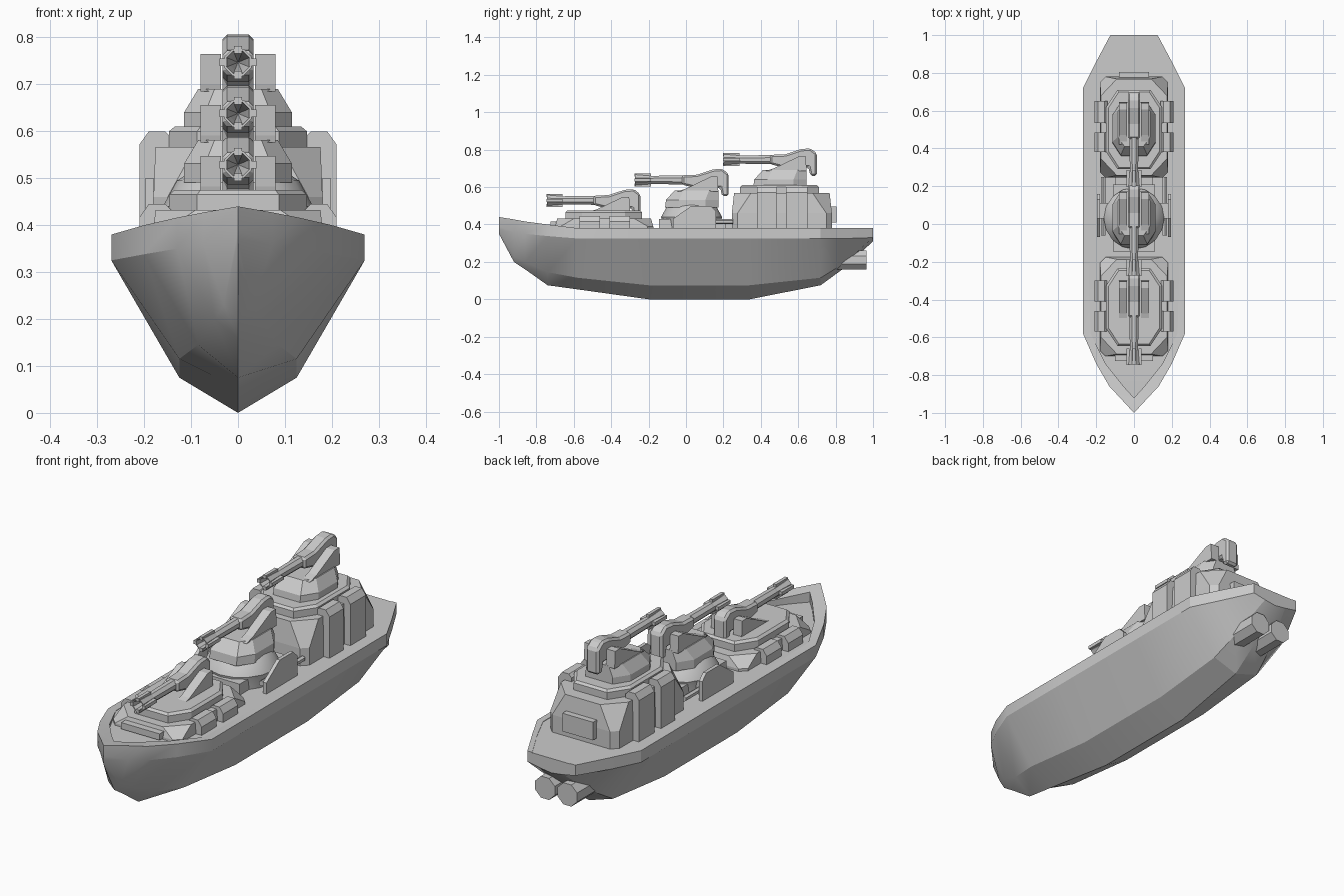
import bpy, bmesh, math

if "Cube" in bpy.data.objects:
    bpy.data.objects.remove(bpy.data.objects["Cube"])

def make(name, verts, faces, bevel=0, smooth=None):
    me = bpy.data.meshes.new(name)
    me.from_pydata(verts, [], faces)
    bm = bmesh.new()
    bm.from_mesh(me)
    bmesh.ops.remove_doubles(bm, verts=bm.verts, dist=1e-4)
    bmesh.ops.recalc_face_normals(bm, faces=bm.faces)
    bm.to_mesh(me)
    bm.free()
    ob = bpy.data.objects.new(name, me)
    bpy.context.collection.objects.link(ob)
    if bevel:
        m = ob.modifiers.new("bevel", "BEVEL")
        m.width = bevel
        m.segments = 1
        m.limit_method = 'ANGLE'
    if smooth:
        bpy.context.view_layer.objects.active = ob
        bpy.ops.object.select_all(action='DESELECT')
        ob.select_set(True)
        bpy.ops.object.shade_smooth_by_angle(angle=math.radians(smooth))
    return ob

def loft(name, rings, cap=True, **kw):
    """Skin equal-length closed rings into one solid."""
    n = len(rings[0])
    verts = [p for r in rings for p in r]
    faces = [(i*n + j, i*n + (j+1) % n, (i+1)*n + (j+1) % n, (i+1)*n + j)
             for i in range(len(rings) - 1) for j in range(n)]
    if cap:
        faces += [tuple(range(n)), tuple(range((len(rings)-1)*n, len(rings)*n))]
    return make(name, verts, faces, **kw)

def plate(name, prof, x0, x1, **kw):
    """Extrude a (y, z) profile along x."""
    return loft(name, [[(x, y, z) for y, z in prof] for x in (x0, x1)], **kw)

def extrude_y(name, prof, y0, y1, **kw):
    """Extrude an (x, z) profile along y."""
    return loft(name, [[(x, y, z) for x, z in prof] for y in (y0, y1)], **kw)

def box(name, x0, x1, y0, y1, z0, z1, **kw):
    return plate(name, [(y0, z0), (y1, z0), (y1, z1), (y0, z1)], x0, x1, **kw)

def octagon(w, y0, y1, z, cx, cy):
    """Rectangle of half width w with corners cut by cx, cy."""
    half = [(w - cx, y0), (w, y0 + cy), (w, y1 - cy), (w - cx, y1)]
    return [(x, y, z) for x, y in half] + [(-x, y, z) for x, y in reversed(half)]

def spin_y(name, prof, cx, cz, n=8, **kw):
    """Rings of (y, radius) around an axis along y."""
    return loft(name, [[(cx + r*math.cos((k+.5)*2*math.pi/n), y,
                         cz + r*math.sin((k+.5)*2*math.pi/n)) for k in range(n)]
                       for y, r in prof], **kw)

# Hull: y, keel z, chine x, chine z, side x, side z, rim z, inner x, deck z
stations = [
    (-1.0, .35, 0, .37, 0, .39, .44, 0, .44),
    (-.92, .20, .03, .23, .074, .36, .427, 0, .38),
    (-.86, .16, .05, .20, .13, .35, .416, .055, .38),
    (-.74, .075, .085, .145, .20, .338, .40, .15, .38),
    (-.58, .053, .125, .115, .27, .325, .38, .23, .378),
    (-.2, 0, .125, .075, .27, .325, .38, .24, .378),
    (.34, 0, .125, .075, .27, .325, .38, .24, .378),
    (.72, .075, .125, .115, .27, .325, .38, .24, .378),
    (.85, .17, .10, .195, .205, .325, .38, .18, .378),
    (1.0, .31, .06, .318, .125, .33, .38, .10, .378),
]
rings = []
for y, zk, xc, zc, xs, zs, zr, xi, zd in stations:
    right = [(xc, zc), (xs, zs), (xs, zr), (xi, zr), (xi, zd)]
    prof = [(0, zk)] + right + [(-x, z) for x, z in reversed(right)]
    rings.append([(x, y, z) for x, z in prof])
n = len(rings[0])
loft("hull", rings, smooth=25)

# Twin stern drive tubes
for s in (-1, 1):
    spin_y("drive_tube", [(.72, .055), (.965, .055)], s*.058, .21)

# Gun turret, modelled for the aft position and offset for the others
def turret(dy, dz):
    parts = []
    parts.append(loft("turret_body", [
        octagon(.115, .36, .645, .60, .045, .07),
        octagon(.115, .365, .645, .64, .045, .07),
        octagon(.085, .41, .645, .69, .035, .05)]))
    for s in (-1, 1):
        parts.append(plate("turret_cheek", [(.42, .685), (.645, .685), (.64, .765),
                                            (.605, .765), (.47, .70)], s*.036, s*.08))
    parts.append(plate("gun_spine", [(.45, .722), (.52, .705), (.655, .705), (.665, .66),
                                     (.70, .66), (.70, .78), (.665, .807), (.615, .803),
                                     (.53, .775), (.45, .772)], -.033, .033, bevel=.01))
    parts.append(spin_y("gun_barrel", [(.36, .001), (.24, .018), (.20, .026), (.20, .031),
                                       (.29, .023), (.30, .024), (.48, .026)], 0, .747))
    for dx, ddz in ((.031, 0), (-.031, 0), (0, .027), (0, -.027)):
        parts.append(box("muzzle_lug", dx-.008, dx+.008, .197, .285,
                         .747+ddz-.008, .747+ddz+.008))
    for p in parts:
        p.location = (0, dy, dz)

for i in range(3):
    turret(-.472*i, -.109*i)

# Stepped superstructures, fore and aft, with corner facets and turret rings
def deckhouse(name, y0, y1, z1, w, top_inset, knee):
    loft(name, [octagon(w, y0, y1, .37, .03, .03),
                octagon(w, y0, y1, knee, .03, .03),
                octagon(w - .004, y0 + top_inset, y1 - top_inset, z1, .085, .09)])

deckhouse("fore_platform", -.70, -.175, .432, .18, .012, .39)
deckhouse("aft_deckhouse", .245, .78, .567, .18, .012, .46)
for name, y0, y1, z in (("fore_turret_ring", -.645, -.235, .425),
                        ("aft_turret_ring", .29, .71, .56)):
    loft(name, [octagon(.147, y0, y1, z, .06, .09), octagon(.147, y0, y1, z+.04, .06, .09),
                octagon(.135, y0+.01, y1-.01, z+.05, .055, .085)])

# Side lockers along both deckhouses
for s in (-1, 1):
    for z, spans in ((.445, ((-.57, -.46), (-.41, -.30))), (.60, ((.38, .485), (.535, .65)))):
        for y0, y1 in spans:
            prof = [(.14, .37), (.21, .37), (.21, z-.028), (.19, z), (.155, z), (.14, z-.015)]
            extrude_y("side_locker", [(s*x, zz) for x, zz in prof], y0, y1)

# Fore bar and aft hatch box
box("fore_bar", -.10, .10, -.725, -.685, .385, .415)
box("aft_hatch", -.08, .08, .74, .805, .41, .495)

# Round pedestal of the middle turret
ped = [(.15, .37), (.155, .42), (.16, .44), (.13, .495), (.10, .515)]
loft("mid_pedestal", [[(r*math.cos(k*math.pi/8), .03 + r*1.02*math.sin(k*math.pi/8), z)
                       for k in range(16)] for r, z in ped], smooth=30)
box("mid_step_fore", -.11, .11, -.145, -.06, .37, .43)
box("mid_step_aft", -.11, .11, .12, .21, .37, .43)
box("mid_walkway", -.10, .10, .15, .26, .37, .41)

# Side shields with their stub guns amidships
for s in (-1, 1):
    plate("side_shield", [(-.07, .37), (.16, .37), (.16, .47), (.13, .50), (.03, .50),
                          (-.07, .43)], s*.18, s*.197)
    box("shield_mount", s*.12, s*.185, .03, .11, .37, .44)
    spin_y("stub_gun", [(-.06, .013), (.25, .013)], s*.163, .415, n=6)
